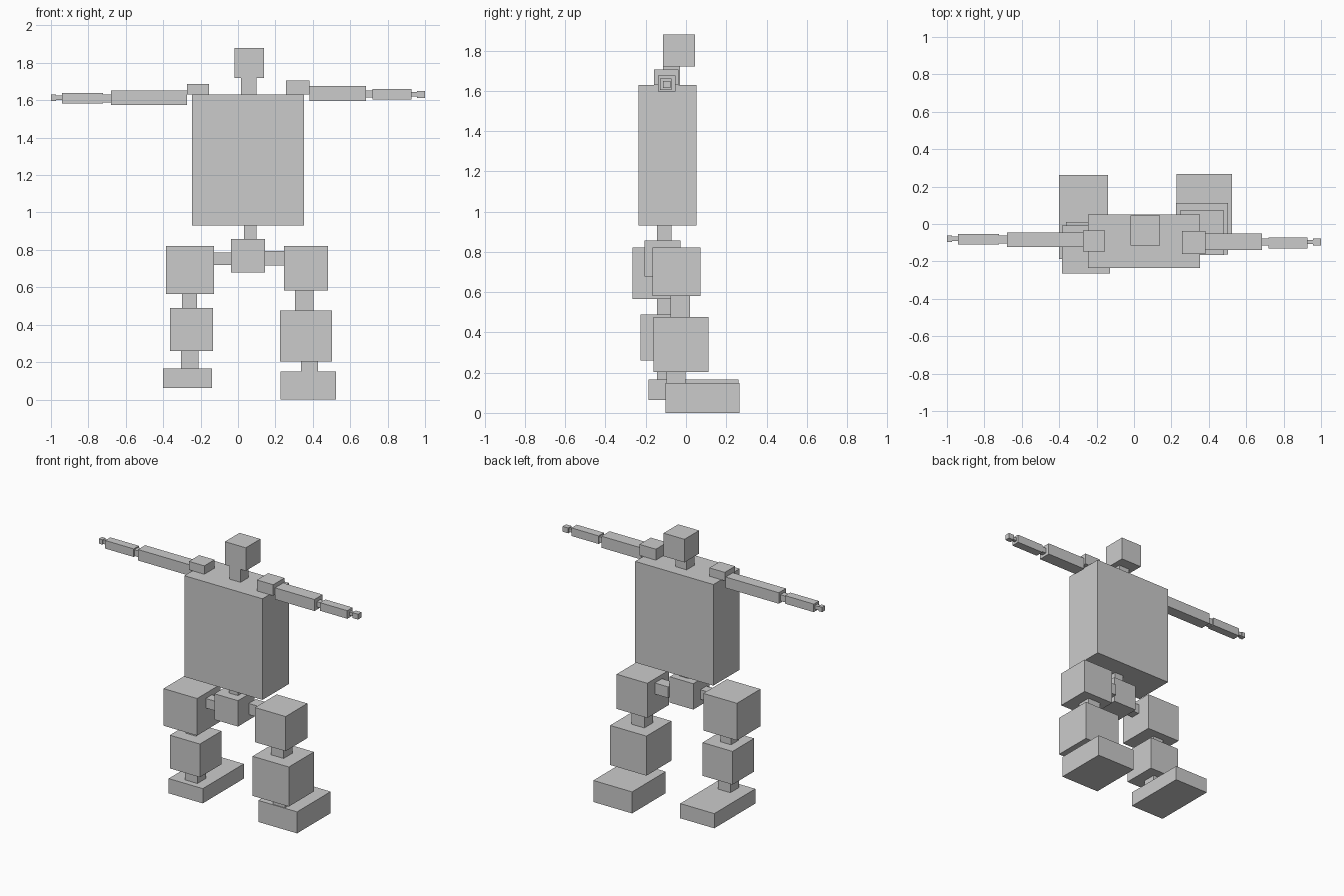
import bpy


def box(name, x, y, z):
    """Axis-aligned block given its (min, max) range on each axis."""
    bpy.ops.mesh.primitive_cube_add(
        size=1, location=[(r[0] + r[1]) / 2 for r in (x, y, z)])
    ob = bpy.context.object
    ob.name = ob.data.name = name
    ob.scale = [r[1] - r[0] for r in (x, y, z)]
    bpy.ops.object.transform_apply(location=False, rotation=False, scale=True)
    return ob


# Head and trunk
box("head", (-0.02, 0.14), (-0.115, 0.045), (1.72, 1.88))
box("neck", (0.016, 0.10), (-0.115, -0.03), (1.63, 1.72))
box("torso", (-0.246, 0.353), (-0.236, 0.052), (0.93, 1.63))
box("spine", (0.032, 0.10), (-0.144, -0.072), (0.857, 0.93))
box("pelvis", (-0.037, 0.144), (-0.206, -0.027), (0.678, 0.857))


def limb(side, parts):
    for name, x, y, z in parts:
        box(f"{side}_{name}", x, y, z)


# Arms: the two sides differ slightly in size and height
limb("left", [
    ("shoulder", (-0.273, -0.155), (-0.147, -0.035), (1.63, 1.688)),
    ("upper_arm", (-0.68, -0.273), (-0.123, -0.045), (1.576, 1.652)),
    ("elbow", (-0.722, -0.68), (-0.104, -0.062), (1.589, 1.632)),
    ("forearm", (-0.941, -0.722), (-0.11, -0.054), (1.584, 1.64)),
    ("wrist", (-0.972, -0.941), (-0.091, -0.066), (1.601, 1.626)),
    ("hand", (-1.0, -0.972), (-0.095, -0.062), (1.597, 1.63)),
])
limb("right", [
    ("shoulder", (0.257, 0.382), (-0.16, -0.037), (1.63, 1.706)),
    ("upper_arm", (0.382, 0.684), (-0.14, -0.051), (1.597, 1.677)),
    ("elbow", (0.684, 0.72), (-0.115, -0.078), (1.616, 1.653)),
    ("forearm", (0.72, 0.928), (-0.13, -0.072), (1.605, 1.661)),
    ("wrist", (0.928, 0.957), (-0.107, -0.085), (1.621, 1.643)),
    ("hand", (0.957, 1.0), (-0.115, -0.078), (1.613, 1.65)),
])

# Legs: the left foot is raised, the right one stands on the ground
limb("left", [
    ("hip", (-0.128, -0.037), (-0.17, -0.104), (0.72, 0.786)),
    ("thigh", (-0.385, -0.128), (-0.265, -0.007), (0.565, 0.822)),
    ("knee", (-0.30, -0.22), (-0.144, -0.064), (0.49, 0.565)),
    ("shin", (-0.364, -0.134), (-0.226, 0.011), (0.26, 0.49)),
    ("ankle", (-0.305, -0.21), (-0.144, -0.05), (0.165, 0.26)),
    ("foot", (-0.40, -0.139), (-0.187, 0.262), (0.063, 0.165)),
])
limb("right", [
    ("hip", (0.144, 0.246), (-0.088, -0.01), (0.716, 0.793)),
    ("thigh", (0.246, 0.481), (-0.166, 0.072), (0.582, 0.822)),
    ("knee", (0.305, 0.404), (-0.077, 0.02), (0.477, 0.582)),
    ("shin", (0.225, 0.503), (-0.162, 0.112), (0.203, 0.477)),
    ("ankle", (0.337, 0.428), (-0.097, -0.002), (0.149, 0.203)),
    ("foot", (0.227, 0.524), (-0.102, 0.266), (0.0, 0.149)),
])
